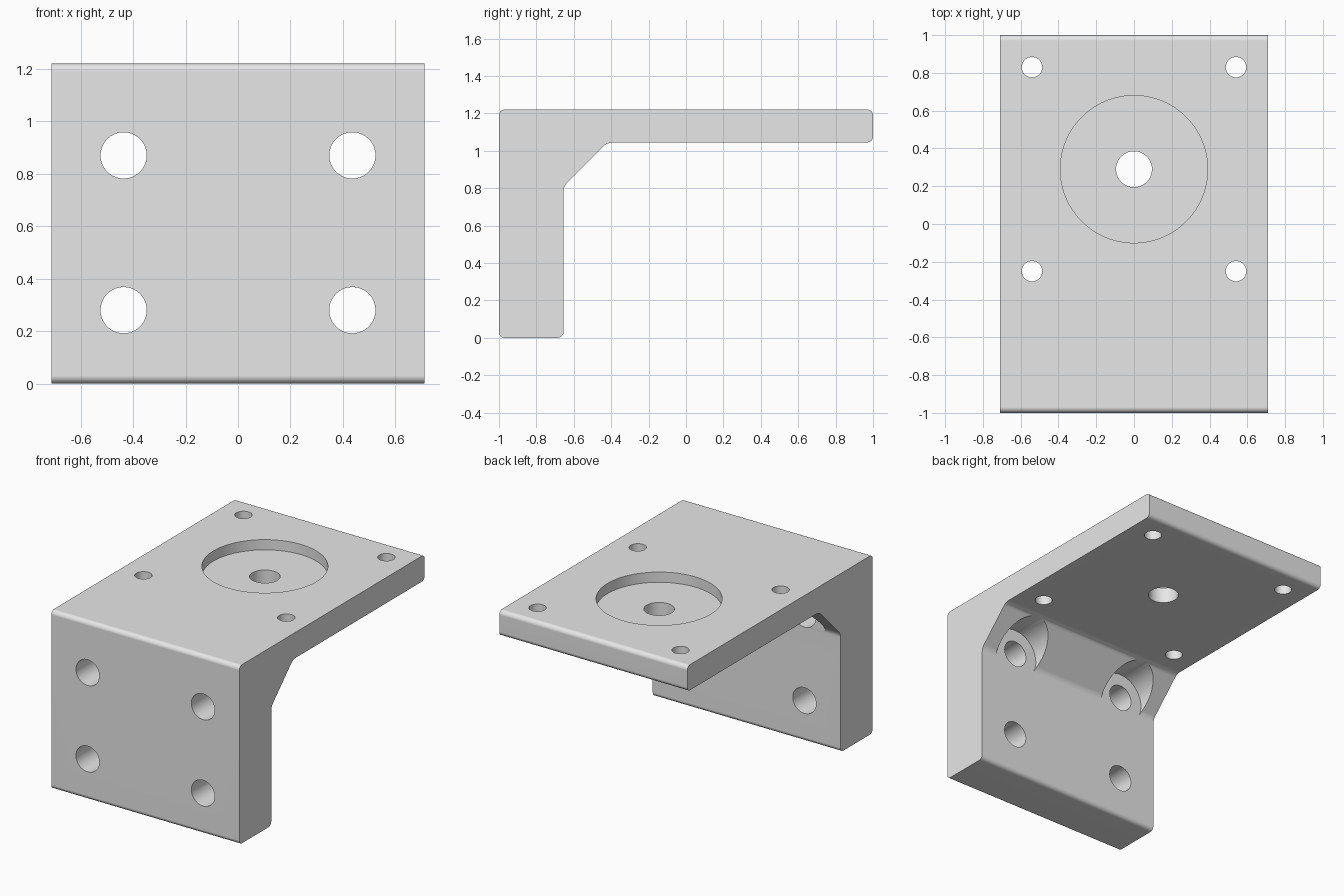
import bpy, bmesh, math
from mathutils import Vector, Matrix

cube = bpy.data.objects.get("Cube")
if cube:
    bpy.data.objects.remove(cube, do_unlink=True)

WIDTH, HEIGHT = 1.42, 1.22
LEG_BACK, PLATE_UNDER = -0.655, 1.045

grey = bpy.data.materials.new("light grey")
grey.use_nodes = True
grey.diffuse_color = (0.8, 0.8, 0.8, 1)
grey.node_tree.nodes["Principled BSDF"].inputs["Base Color"].default_value = (0.8, 0.8, 0.8, 1)


def rounded(points, setback=0.03, steps=6):
    """Replace each corner of a closed outline by a tangent arc."""
    out = []
    for i, p in enumerate(points):
        a = (points[i - 1] - p).normalized()
        b = (points[(i + 1) % len(points)] - p).normalized()
        half = a.angle(b) / 2
        radius = setback * math.tan(half)
        centre = p + (a + b).normalized() * setback / math.cos(half)
        start, end = p + a * setback - centre, p + b * setback - centre
        turn = math.pi - 2 * half
        for k in range(steps + 1):
            t = k / steps
            v = start * math.sin((1 - t) * turn) + end * math.sin(t * turn)
            out.append(centre + v.normalized() * radius)
    return out


def make_object(name, bm):
    bmesh.ops.recalc_face_normals(bm, faces=bm.faces)
    mesh = bpy.data.meshes.new(name)
    bm.to_mesh(mesh)
    bm.free()
    mesh.materials.append(grey)
    ob = bpy.data.objects.new(name, mesh)
    bpy.context.collection.objects.link(ob)
    return ob


# Bracket body: rounded L profile with a sloped gusset, extruded across x
corners = [Vector(c) for c in (
    (-1, 0), (LEG_BACK, 0), (LEG_BACK, 0.81), (-0.42, PLATE_UNDER),
    (1, PLATE_UNDER), (1, HEIGHT), (-1, HEIGHT))]
bm = bmesh.new()
face = bm.faces.new([bm.verts.new((-WIDTH / 2, p.x, p.y)) for p in rounded(corners)])
side = bmesh.ops.extrude_face_region(bm, geom=[face])
bmesh.ops.translate(bm, vec=(WIDTH, 0, 0),
                    verts=[g for g in side["geom"] if isinstance(g, bmesh.types.BMVert)])
bracket = make_object("angle_bracket", bm)
bpy.ops.object.select_all(action='DESELECT')
bpy.context.view_layer.objects.active = bracket
bracket.select_set(True)


def drill(start, end, radius, segments=64):
    """Cut a round hole running from start to end."""
    start, end = Vector(start), Vector(end)
    axis = end - start
    bm = bmesh.new()
    bmesh.ops.create_cone(
        bm, cap_ends=True, segments=segments, radius1=radius, radius2=radius, depth=axis.length,
        matrix=Matrix.Translation((start + end) / 2) @ axis.to_track_quat('Z', 'Y').to_matrix().to_4x4())
    cutter = make_object("hole_cutter", bm)
    cutter.hide_render = True
    mod = bracket.modifiers.new("hole", 'BOOLEAN')
    mod.operation, mod.solver, mod.object = 'DIFFERENCE', 'EXACT', cutter
    bpy.ops.object.modifier_apply(modifier=mod.name)
    bpy.data.objects.remove(cutter, do_unlink=True)


# Round recess and centre hole in the top plate
drill((0, 0.29, HEIGHT - 0.07), (0, 0.29, 1.5), 0.39, 96)
drill((0, 0.29, 0.9), (0, 0.29, 1.5), 0.095)

for s in (-1, 1):
    # Small mounting holes in the plate
    for y in (-0.25, 0.83):
        drill((s * 0.54, y, 0.9), (s * 0.54, y, 1.5), 0.054, 48)
    # Clearance pockets through the gusset behind the upper leg holes
    drill((s * 0.436, LEG_BACK + 0.001, 0.87), (s * 0.436, -0.2, 0.87), 0.17)
    # Bolt holes through the leg
    for z in (0.28, 0.87):
        drill((s * 0.436, -1.2, z), (s * 0.436, -0.5, z), 0.088)

# Smooth rounds with flat main faces
bpy.ops.object.shade_smooth_by_angle(angle=math.radians(30))
weighted = bracket.modifiers.new("flat faces", 'WEIGHTED_NORMAL')
weighted.keep_sharp = True
